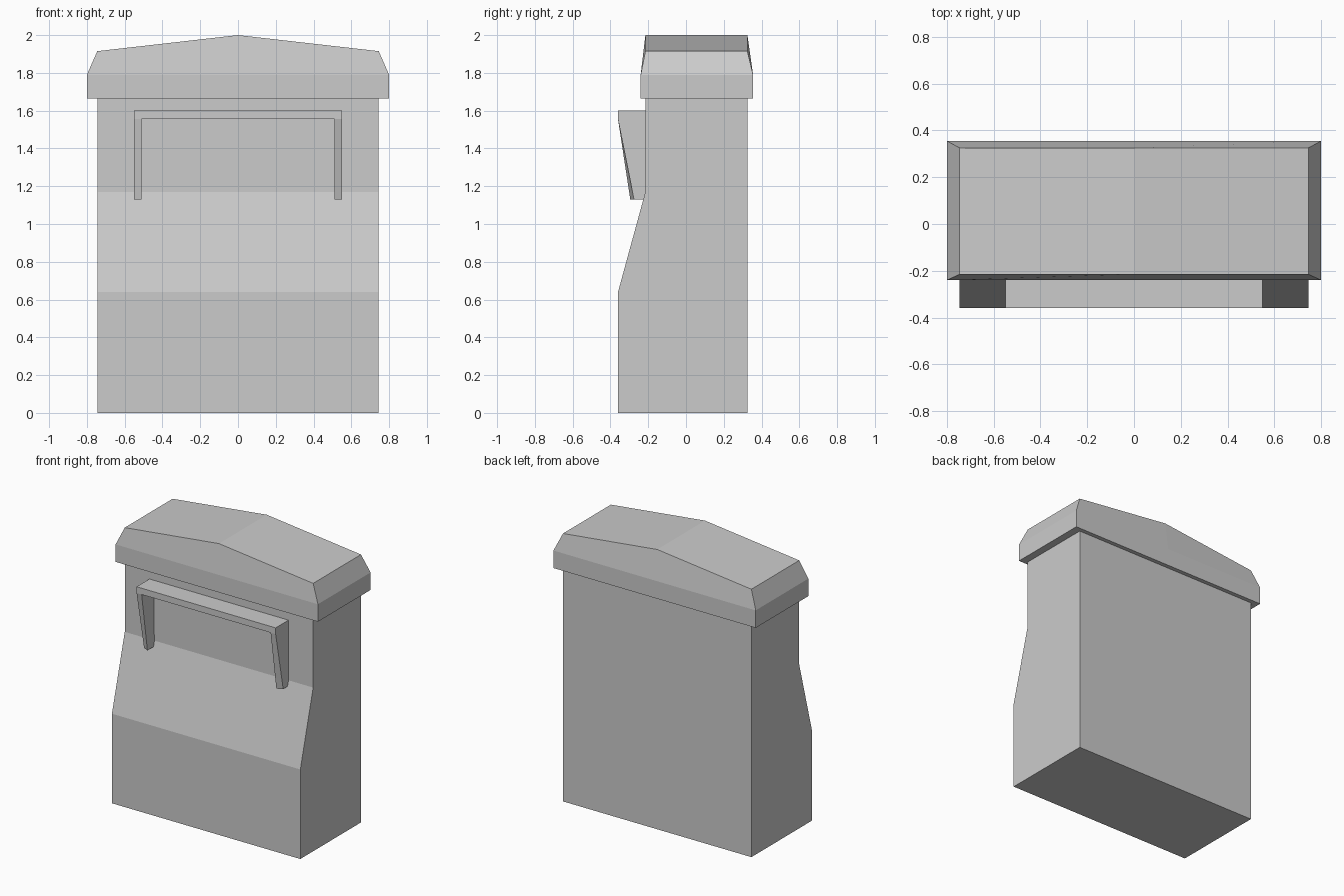
import bpy, bmesh

cube = bpy.data.objects.get("Cube")
if cube:
    bpy.data.objects.remove(cube, do_unlink=True)

grey = bpy.data.materials.new("plain grey")
grey.use_nodes = True
colour = (0.6, 0.6, 0.6, 1)
grey.diffuse_color = colour
for node in grey.node_tree.nodes:
    if node.type == 'BSDF_PRINCIPLED':
        node.inputs["Base Color"].default_value = colour


def finish(name, bm):
    """Turn a bmesh into a flat-shaded object."""
    bmesh.ops.recalc_face_normals(bm, faces=bm.faces)
    mesh = bpy.data.meshes.new(name)
    bm.to_mesh(mesh)
    bm.free()
    mesh.materials.append(grey)
    obj = bpy.data.objects.new(name, mesh)
    bpy.context.collection.objects.link(obj)
    return obj


def loft(name, rings):
    """Join equal-length rings of points and cap both ends."""
    bm = bmesh.new()
    loops = [[bm.verts.new(p) for p in ring] for ring in rings]
    n = len(loops[0])
    for a, b in zip(loops, loops[1:]):
        for i in range(n):
            j = (i + 1) % n
            bm.faces.new((a[i], a[j], b[j], b[i]))
    bm.faces.new(loops[0])
    bm.faces.new(loops[-1])
    return finish(name, bm)


def across(profile, x):
    return [(x, y, z) for y, z in profile]


def box(name, x, y0, y1, z0, z1):
    profile = [(y0, z0), (y1, z0), (y1, z1), (y0, z1)]
    return loft(name, [across(profile, -x), across(profile, x)])


# Cabinet body with a sloping front
FRONT, WALL, BACK = -0.36, -0.215, 0.325
side = [(FRONT, 0), (FRONT, 0.64), (WALL, 1.17), (WALL, 1.665),
        (BACK, 1.665), (BACK, 0)]
loft("cabinet_body", [across(side, -0.745), across(side, 0.745)])

# Overhanging lid: straight rim, tapered shoulders and a low ridge
def lid_ring(x, y0, y1, z, ridge):
    return [(-x, y0, z), (0, y0, ridge), (x, y0, z),
            (x, y1, z), (0, y1, ridge), (-x, y1, z)]


lid = loft("lid", [
    lid_ring(0.8, -0.24, 0.355, 1.665, 1.665),
    lid_ring(0.8, -0.24, 0.355, 1.79, 1.79),
    lid_ring(0.745, WALL, BACK, 1.915, 2.0)])
bm = bmesh.new()
bm.from_mesh(lid.data)
# Split the roof cap along its ridge
bm.verts.ensure_lookup_table()
ridge = [v for v in bm.verts if v.co.z > 1.99]
bmesh.ops.connect_verts(bm, verts=ridge)
bm.to_mesh(lid.data)
bm.free()

# Hood over the opening: shelf, back panel and two tapering cheeks
box("hood_shelf", 0.55, FRONT, WALL, 1.555, 1.6)
box("hood_back_panel", 0.51, WALL - 0.004, WALL + 0.01, 1.215, 1.555)


def cheek(y):
    return [(FRONT, 1.555), (y, 1.13), (WALL, 1.13), (WALL, 1.555)]


for name, s in (("left", 1), ("right", -1)):
    loft(name + "_hood_cheek", [across(cheek(-0.295), s * 0.51),
                                across(cheek(-0.275), s * 0.55)])
